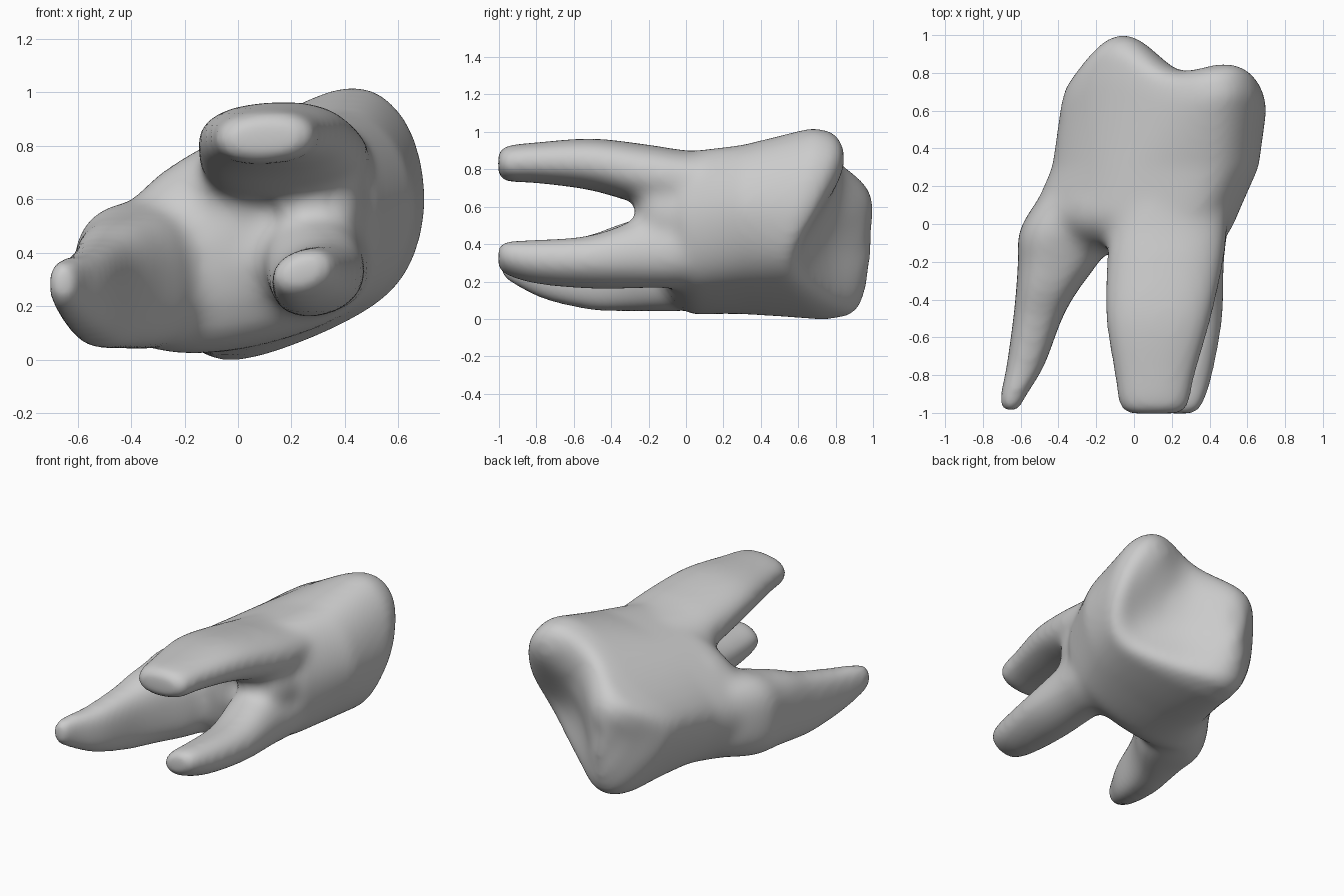
import bpy, bmesh, math
from mathutils import Vector

if "Cube" in bpy.data.objects:
    bpy.data.objects.remove(bpy.data.objects["Cube"])


def spline(a, b, c, d, t):
    """Catmull-Rom blend between b and c."""
    return 0.5 * (2 * b + (c - a) * t + (2 * a - 5 * b + 4 * c - d) * t * t
                  + (3 * b - a - 3 * c + d) * t ** 3)


def smooth_ring(pts, steps=6):
    n = len(pts)
    return [spline(pts[i - 1], pts[i], pts[(i + 1) % n], pts[(i + 2) % n], k / steps)
            for i in range(n) for k in range(steps)]


def smooth_path(rows, steps=5):
    """Resample a list of vectors along its length."""
    out = []
    for i in range(len(rows) - 1):
        a, d = rows[max(i - 1, 0)], rows[min(i + 2, len(rows) - 1)]
        out += [spline(a, rows[i], rows[i + 1], d, k / steps) for k in range(steps)]
    return out + [rows[-1]]


def loft(bm, rings):
    """Skin closed rings and cap both ends with fans."""
    loops = [[bm.verts.new(p) for p in ring] for ring in rings]
    n = len(loops[0])
    for a, b in zip(loops, loops[1:]):
        for i in range(n):
            j = (i + 1) % n
            bm.faces.new((a[i], a[j], b[j], b[i]))
    for ring, loop in ((rings[0], loops[0]), (rings[-1], loops[-1])):
        mid = bm.verts.new(sum(ring, Vector()) / n)
        for i in range(n):
            bm.faces.new((loop[i], loop[(i + 1) % n], mid))


bm = bmesh.new()

# Crown outlines (x, z): top, then clockwise, at each depth y
crown = [
    (0.05, [(.26, .9), (.46, .81), (.55, .52), (.43, .2),
            (0, .04), (-.38, .06), (-.54, .4), (-.2, .76)]),
    (0.3, [(.35, .93), (.57, .83), (.66, .55), (.5, .22),
           (0, .03), (-.29, .11), (-.43, .46), (-.1, .8)]),
    (0.62, [(.42, 1.025), (.64, .88), (.7, .53), (.54, .22),
            (0, -.005), (-.24, .14), (-.38, .52), (.03, .84)]),
]
# Cusps and hollows: x, z, height above the chewing face, spread
cusps = [(-.06, .6, .29, .2), (-.03, .33, .08, .12), (-.02, .1, .2, .18),
         (.49, .86, .13, .17), (.58, .32, -.12, .16), (-.36, .5, -.05, .13)]


def cusp_height(x, z):
    return sum(h * math.exp(-((x - cx) ** 2 + (z - cz) ** 2) / (2 * s * s))
               for cx, cz, h, s in cusps)


def scaled(pts, s):
    mid = sum(pts, Vector()) / len(pts)
    return [mid + (p - mid) * s for p in pts]


outlines = [(y, smooth_ring([Vector((x, 0, z)) for x, z in pts])) for y, pts in crown]
first, last = outlines[0][1], outlines[-1][1]
stages = [(y, scaled(first, s)) for y, s in ((-.16, .25), (-.13, .55), (-.08, .8), (-.02, .94))]
stages += outlines
stages += [(y, scaled(last, s)) for y, s in
           ((.69, .96), (.72, .87), (.72, .7), (.71, .5), (.7, .3), (.7, .1))]
rings = []
for y, pts in stages:
    w = max(0, min(1, (y - .45) / .24))
    rings.append([Vector((p.x, y + w * cusp_height(p.x, p.z), p.z)) for p in pts])
loft(bm, rings)

# Roots and the webs joining them: tilt, squareness exponent,
# then rows of y, centre x, centre z, half width, half height
upper_root = (0.06, .85, [
    (.3, .24, .72, .26, .16), (0, .19, .735, .305, .165), (-.2, .165, .765, .31, .165),
    (-.5, .13, .825, .28, .138), (-.8, .11, .835, .215, .108),
    (-.96, .105, .83, .185, .095), (-1.005, .105, .83, .14, .06)])
lower_root = (0.35, .92, [
    (.25, .3, .42, .2, .2), (0, .295, .38, .2, .21), (-.2, .285, .36, .19, .195),
    (-.5, .295, .305, .178, .138), (-.8, .27, .305, .15, .112),
    (-.96, .245, .325, .123, .086), (-1.005, .24, .325, .09, .055)])
side_root = (0, .75, [
    (.25, -.2, .36, .2, .24), (.1, -.27, .33, .26, .27), (-.05, -.36, .315, .25, .275),
    (-.2, -.4, .295, .215, .255), (-.35, -.46, .275, .165, .235),
    (-.5, -.51, .25, .13, .205), (-.75, -.575, .25, .1, .15),
    (-.92, -.643, .28, .066, .1), (-.99, -.655, .29, .045, .06)])
right_web = (0, 1, [
    (.1, .33, .56, .19, .2), (-.1, .32, .56, .16, .2),
    (-.2, .31, .57, .13, .16), (-.24, .31, .58, .08, .1)])
left_web = (0.6, 1, [
    (.12, -.19, .61, .22, .13), (.02, -.21, .6, .21, .12),
    (-.06, -.21, .56, .17, .1), (-.12, -.19, .52, .1, .06)])
for tilt, power, rows in (upper_root, lower_root, side_root, right_web, left_web):
    ct, st = math.cos(tilt), math.sin(tilt)
    rings = []
    for y, cx, cz, a, b in smooth_path([Vector(r) for r in rows]):
        ring = []
        for k in range(32):
            t = math.tau * k / 32
            u = a * math.copysign(abs(math.cos(t)) ** power, math.cos(t))
            v = b * math.copysign(abs(math.sin(t)) ** power, math.sin(t))
            ring.append(Vector((cx + u * ct - v * st, y, cz + u * st + v * ct)))
        rings.append(ring)
    loft(bm, rings)

bmesh.ops.recalc_face_normals(bm, faces=bm.faces)
mesh = bpy.data.meshes.new("tooth")
bm.to_mesh(mesh)
bm.free()
tooth = bpy.data.objects.new("tooth", mesh)
bpy.context.collection.objects.link(tooth)


def fuse():
    mod = tooth.modifiers.new("fuse", 'REMESH')
    mod.mode = 'VOXEL'
    mod.voxel_size = .02


def offset(distance):
    mod = tooth.modifiers.new("offset", 'DISPLACE')
    mod.strength = distance
    mod.mid_level = 0


def soften(rounds):
    mod = tooth.modifiers.new("soften", 'SMOOTH')
    mod.factor = .5
    mod.iterations = rounds


# Fuse crown and roots; swelling and shrinking fills the creases between them
fuse()
soften(4)
offset(.05)
fuse()
soften(4)
offset(-.05)
fuse()
soften(14)
graph = bpy.context.evaluated_depsgraph_get()
fused = bpy.data.meshes.new_from_object(tooth.evaluated_get(graph))
tooth.modifiers.clear()
tooth.data = fused

# Enamel colour
mat = bpy.data.materials.new("pale grey enamel")
mat.use_nodes = True
colour = (.6, .6, .6, 1)
mat.diffuse_color = colour
mat.node_tree.nodes["Principled BSDF"].inputs["Base Color"].default_value = colour
fused.materials.clear()
fused.materials.append(mat)
for poly in fused.polygons:
    poly.use_smooth = True
